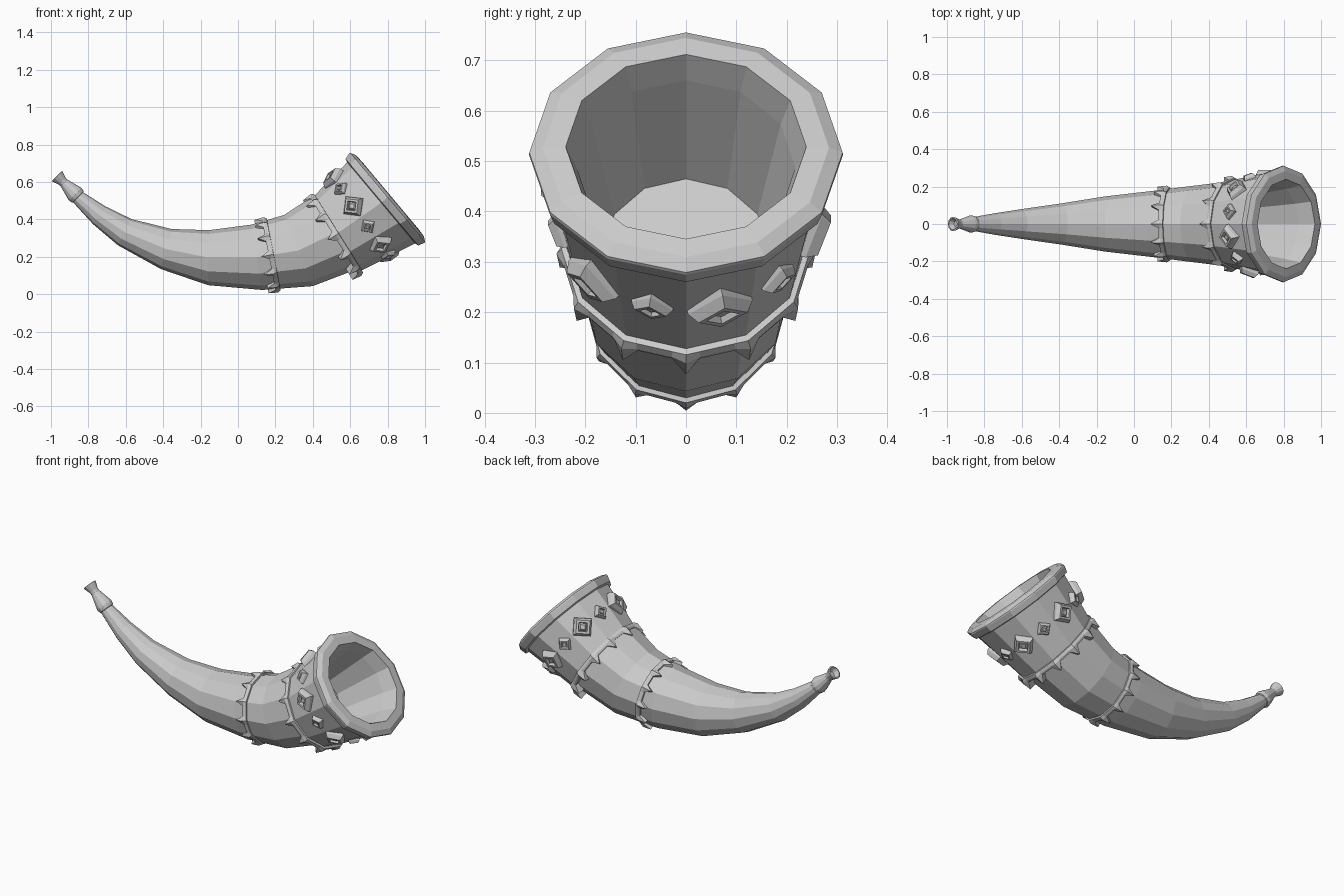
import bpy, bmesh, math
from mathutils import Vector

if "Cube" in bpy.data.objects:
    bpy.data.objects.remove(bpy.data.objects["Cube"])

SIDES = 12


def frame(cx, cz, tilt):
    """Centre, axis (towards the mouth) and in-plane up vector of a ring."""
    t = math.radians(tilt)
    return (Vector((cx, 0, cz)), Vector((math.cos(t), 0, math.sin(t))),
            Vector((-math.sin(t), 0, math.cos(t))))


def polygon(fr, r, s=0.0, n=SIDES):
    c, a, u = fr
    return [c + a * s + u * r * math.cos(2 * math.pi * i / n)
            + Vector((0, 1, 0)) * r * math.sin(2 * math.pi * i / n) for i in range(n)]


def loft(name, sections, closed=False, caps=True):
    """Skin a list of equal-length closed point loops with flat faces."""
    bm = bmesh.new()
    rows = [[bm.verts.new(p) for p in sec] for sec in sections]
    n = len(rows[0])
    for k in range(len(rows) if closed else len(rows) - 1):
        a, b = rows[k], rows[(k + 1) % len(rows)]
        for i in range(n):
            j = (i + 1) % n
            bm.faces.new((a[i], a[j], b[j], b[i]))
    if caps and not closed:
        bm.faces.new(rows[0])
        bm.faces.new(rows[-1])
    bmesh.ops.recalc_face_normals(bm, faces=bm.faces)
    mesh = bpy.data.meshes.new(name)
    bm.to_mesh(mesh)
    bm.free()
    ob = bpy.data.objects.new(name, mesh)
    bpy.context.collection.objects.link(ob)
    return ob


# Curved horn body: centre x, centre z, tilt, radius
body = [(-.866, .527, -45, .036), (-.742, .422, -36, .058), (-.605, .331, -28, .079),
        (-.383, .241, -15, .111), (-.158, .195, -1, .147), (.10, .197, 9.4, .177),
        (.323, .233, 22, .205), (.513, .325, 33, .228)]
loft("horn_body", [polygon(frame(x, z, t), r) for x, z, t, r in body])

# Mouth cup with bevelled rim and hollow inside
inner_end = frame(.53, .324, 31)
mouth = frame(.80, .517, 40)
loft("mouth_cup", [
    polygon(inner_end, .236), polygon(mouth, .283, -.045),
    polygon(mouth, .302, -.04), polygon(mouth, .312, -.006),
    polygon(mouth, .311, 0), polygon(mouth, .284, .015),
    polygon(mouth, .239, .018),
    polygon(frame(.75, .487, 37), .217), polygon(inner_end, .164)])

# Mouthpiece at the tip: collar, taper and hollow flare (distance, radius)
tip = frame(-.866, .530, -45)
loft("mouthpiece", [polygon(tip, r, -s) for s, r in
     [(-.018, .034), (-.014, .043), (.004, .047), (.018, .045), (.092, .025),
      (.105, .026), (.143, .039), (.145, .031), (.118, .018)]])


def toothed_band(name, fr, r, width, tooth, thick):
    """Ring whose tip-side edge carries a raised tooth at each corner."""
    c, a, u = fr
    corners = polygon(fr, 1.0)
    sections = []
    for i in range(SIDES):
        for off in (-.22, 0, .22):
            other = corners[(i + (1 if off > 0 else -1)) % SIDES]
            d = (corners[i] - c).lerp(other - c, abs(off))
            back = width + (tooth if off == 0 else 0)
            lift = thick * (1.5 if off == 0 else 1)
            sections.append([c + d * (r - .02) + a * .003, c + d * (r + thick * .8),
                             c + d * (r + lift) - a * width * .6,
                             c + d * (r + lift * .7) - a * back,
                             c + d * (r - .025) - a * back])
    loft(name, sections, closed=True)


toothed_band("middle_band", frame(.190, .213, 11), .187, .026, .04, .012)
toothed_band("cup_band", frame(.538, .325, 32), .236, .028, .04, .014)

# Diamond studs, one per cup face, alternating large and small
c, a, u = frame(.656, .417, 36)
Y = Vector((0, 1, 0))
slope = math.radians(15)
for i in range(SIDES):
    phi = math.radians(15 + 30 * i)
    radial = u * math.cos(phi) + Y * math.sin(phi)
    side = Y * math.cos(phi) - u * math.sin(phi)
    along = a * math.cos(slope) + radial * math.sin(slope)
    out = radial * math.cos(slope) - a * math.sin(slope)
    large = i % 2 == 1
    size = .068 if large else .044
    high = 1.0 if large else .7
    centre = c + radial * .252
    loops = []
    for k, h in [(1, -.02), (.97, .012), (.74, .034), (.5, .034), (.42, .016), (.25, .026)]:
        s = size * k
        o = centre + out * h * high
        loops.append([o + along * s, o + side * s, o - along * s, o - side * s])
    loft("large_stud" if large else "small_stud", loops)
